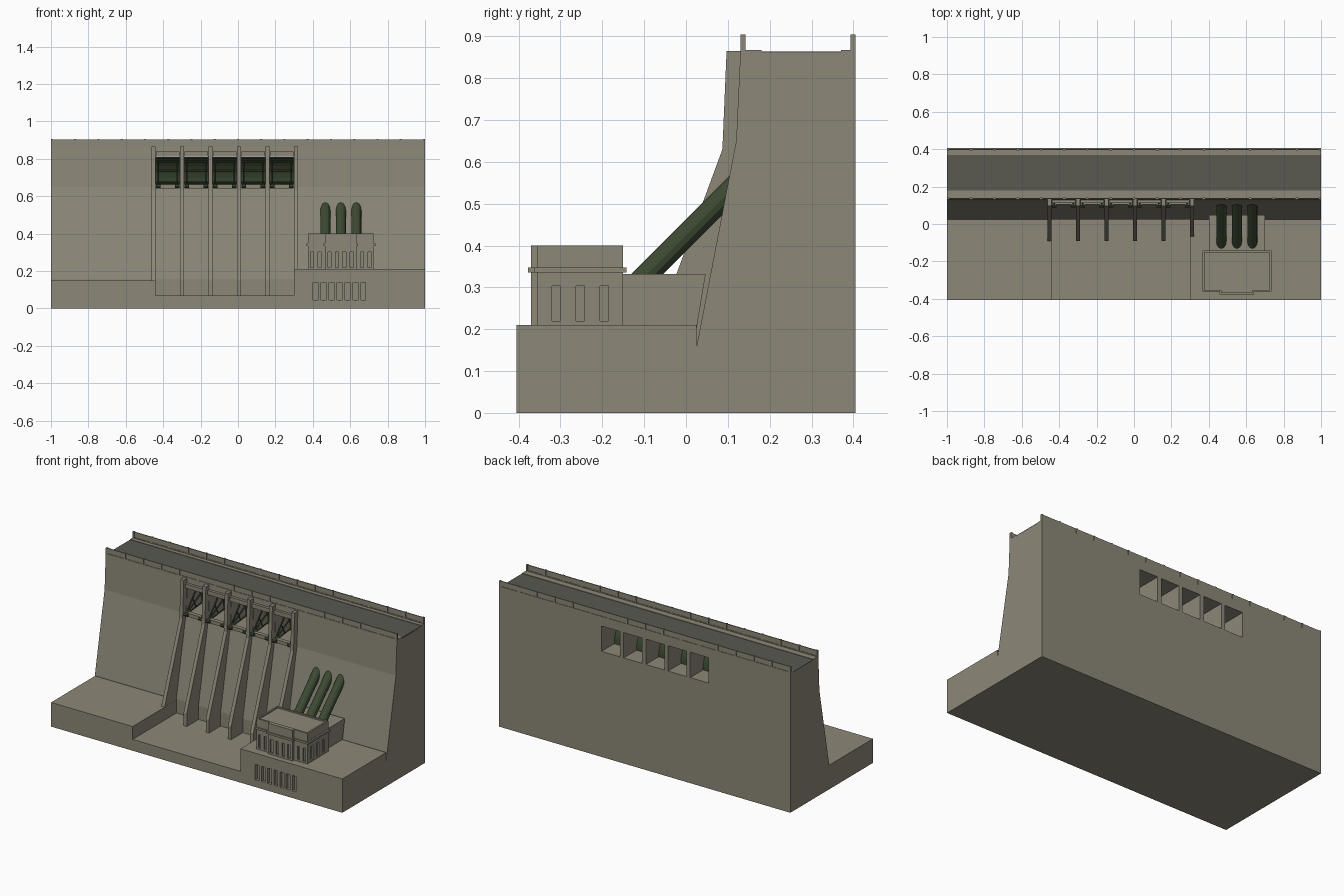
import bpy, bmesh, math
from mathutils import Vector, Matrix

if "Cube" in bpy.data.objects:
    bpy.data.objects.remove(bpy.data.objects["Cube"])


def material(name, rgb):
    m = bpy.data.materials.new(name)
    m.use_nodes = True
    m.diffuse_color = (*rgb, 1)
    m.node_tree.nodes["Principled BSDF"].inputs["Base Color"].default_value = (*rgb, 1)
    return m


concrete = material("concrete", (0.262, 0.242, 0.188))
asphalt = material("asphalt", (0.1, 0.1, 0.082))
green = material("green steel", (0.045, 0.068, 0.032))


def finish(name, bm, mat):
    bmesh.ops.recalc_face_normals(bm, faces=bm.faces)
    me = bpy.data.meshes.new(name)
    bm.to_mesh(me)
    bm.free()
    me.materials.append(mat)
    ob = bpy.data.objects.new(name, me)
    bpy.context.collection.objects.link(ob)
    return ob


def add_box(bm, x0, x1, y0, y1, z0, z1):
    mat = Matrix.Translation(((x0 + x1) / 2, (y0 + y1) / 2, (z0 + z1) / 2))
    mat = mat @ Matrix.Diagonal((x1 - x0, y1 - y0, z1 - z0, 1))
    bmesh.ops.create_cube(bm, size=1, matrix=mat)


def boxes(name, items, mat=concrete):
    bm = bmesh.new()
    for b in items:
        add_box(bm, *b)
    return finish(name, bm, mat)


def add_prism(bm, profile, x0, x1):
    # side profile in (y, z) pushed along x
    f = bm.faces.new([bm.verts.new((x0, y, z)) for y, z in profile])
    new = bmesh.ops.extrude_face_region(bm, geom=[f])["geom"]
    bmesh.ops.translate(bm, vec=(x1 - x0, 0, 0),
                        verts=[v for v in new if isinstance(v, bmesh.types.BMVert)])


def prisms(name, profile, spans, mat=concrete):
    bm = bmesh.new()
    for x0, x1 in spans:
        add_prism(bm, profile, x0, x1)
    return finish(name, bm, mat)


def add_rod(bm, a, b, radius, sides):
    a, b = Vector(a), Vector(b)
    d = b - a
    mat = Matrix.Translation((a + b) / 2) @ d.to_track_quat('Z', 'Y').to_matrix().to_4x4()
    bmesh.ops.create_cone(bm, cap_ends=True, segments=sides, radius1=radius,
                          radius2=radius, depth=d.length, matrix=mat)


def cut(ob, items):
    cutter = boxes("cutter", items)
    cutter.hide_render = True
    mod = ob.modifiers.new("cut", 'BOOLEAN')
    mod.object = cutter
    mod.solver = 'EXACT'
    bpy.context.view_layer.objects.active = ob
    bpy.ops.object.modifier_apply(modifier=mod.name)
    bpy.data.objects.remove(cutter)


# Piers and the bays between them
pier_x = [-0.452 + 0.1523 * i for i in range(6)]
bays = [(a + 0.013, b - 0.013) for a, b in zip(pier_x, pier_x[1:])]

# Dam wall with gate openings right through it
wall = prisms("dam_wall", [(0.405, 0), (0.405, 0.862), (0.13, 0.862), (0.12, 0.65),
                           (0.025, 0.157), (0.025, 0)], [(-1, 1)])
cut(wall, [(a, b, 0, 0.5, 0.655, 0.812) for a, b in bays])

prisms("spillway_piers", [(0.135, 0.865), (0.097, 0.865), (0.087, 0.63), (-0.09, 0.15),
                          (-0.09, 0.05), (0.04, 0.05), (0.14, 0.64)],
       [(x - 0.011, x + 0.011) for x in pier_x])
boxes("bay_beams", [(a, b, 0.112, 0.14, 0.812, 0.838) for a, b in bays])
boxes("bay_sills", [(a, b, 0.105, 0.13, 0.642, 0.664) for a, b in bays])

# Ground in front of the wall
boxes("left_and_spillway_floor", [(-1, -0.44, -0.405, 0.025, 0, 0.15),
                                  (-0.44, 0.3, -0.405, 0.025, 0, 0.07)])
terrace = boxes("power_station_terrace", [(0.3, 1, -0.405, 0.025, 0, 0.21)])
cut(terrace, [(0.402 + 0.0425 * i, 0.428 + 0.0425 * i, -0.45, -0.385, 0.045, 0.14)
              for i in range(7)])

# Road deck, kerbs and panelled parapets
boxes("road", [(-1, 1, 0.18, 0.37, 0.855, 0.864)], asphalt)
boxes("kerbs", [(-1, 1, 0.137, 0.18, 0.855, 0.867), (-1, 1, 0.37, 0.395, 0.855, 0.867)])
parapets = []
for y0, y1 in ((0.13, 0.142), (0.393, 0.405)):
    parapets.append((-1, 1, y0 + 0.003, y1 - 0.003, 0.86, 0.904))
    parapets.append((-1, 1, y0, y1, 0.86, 0.872))
    for i in range(17):
        x = -0.994 + 1.988 * i / 16
        parapets.append((x - 0.006, x + 0.006, y0, y1, 0.86, 0.905))
boxes("parapets", parapets)

# Radial gates: curved skin, arms and pivots
py, pz, rad = 0.1, 0.655, 0.18


def on_arc(angle, r=rad):
    return py + r * math.cos(angle), pz + r * math.sin(angle)


angles = [math.radians(60 * i / 8) for i in range(9)]
skin = [on_arc(t) for t in angles] + [on_arc(t, rad - 0.008) for t in reversed(angles)]
prisms("gate_skins", skin, bays, green)
bm = bmesh.new()
for a, b in bays:
    for x in (a + 0.012, b - 0.012):
        for deg in (6, 28, 50):
            add_rod(bm, (x, py, pz), (x, *on_arc(math.radians(deg), rad - 0.004)), 0.004, 4)
        add_rod(bm, (x, *on_arc(0.1, 0.1)), (x, *on_arc(0.87, 0.1)), 0.003, 4)
        add_rod(bm, (x - 0.012, py, pz), (x + 0.012, py, pz), 0.011, 8)
    for deg in (6, 28, 50):
        y, z = on_arc(math.radians(deg), rad - 0.01)
        add_rod(bm, (a, y, z), (b, y, z), 0.005, 4)
finish("gate_arms", bm, green)

# Penstocks and their block
prisms("penstock_block", [(-0.16, 0.2), (-0.16, 0.332), (0.047, 0.332), (0.025, 0.2)],
       [(0.4, 0.7)])
bm = bmesh.new()
for x in (0.467, 0.55, 0.633):
    add_rod(bm, (x, -0.125, 0.3), (x, 0.14, 0.565), 0.027, 12)
finish("penstocks", bm, green)

# Power station: body, projecting centre, ledge and upper storey
body = boxes("station_body", [(0.375, 0.725, -0.355, -0.15, 0.205, 0.34)])
side_y = (-0.31, -0.253, -0.195)
front_x = (0.396, 0.436, 0.664, 0.704)
windows = [(x, x + 0.025, y - 0.01, y + 0.01, 0.22, 0.303)
           for x in (0.36, 0.715) for y in side_y]
windows += [(x - 0.008, x + 0.008, -0.37, -0.345, 0.22, 0.303) for x in front_x]
cut(body, windows)
centre = boxes("station_centre", [(0.465, 0.633, -0.37, -0.34, 0.205, 0.34)])
cut(centre, [(x - 0.009, x + 0.009, -0.39, -0.36, 0.22, 0.303)
             for x in (0.489, 0.529, 0.569, 0.609)])
boxes("station_ledge", [(0.365, 0.735, -0.362, -0.142, 0.335, 0.347),
                        (0.457, 0.641, -0.378, -0.35, 0.335, 0.347)])
upper = boxes("station_upper", [(0.375, 0.725, -0.355, -0.15, 0.345, 0.4)])
boxes("station_upper_centre", [(0.465, 0.633, -0.37, -0.345, 0.345, 0.4)])
cut(upper, [(0.385, 0.715, -0.345, -0.16, 0.392, 0.42)])
